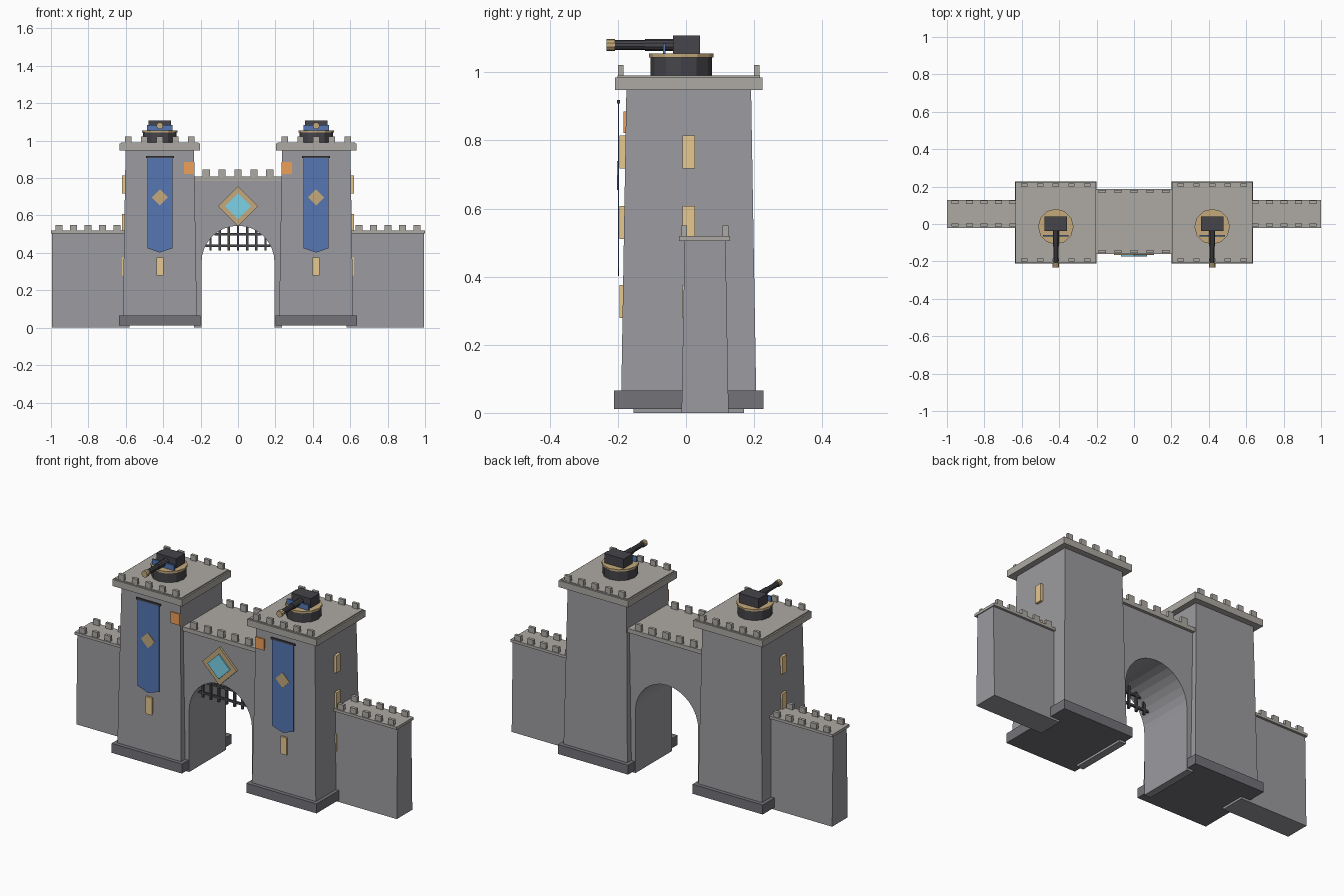
import bpy, bmesh, math
from mathutils import Matrix

if "Cube" in bpy.data.objects:
    bpy.data.objects.remove(bpy.data.objects["Cube"])

YC = 0.008      # depth centre of the building
TX = 0.418      # tower centre


def mat(name, rgb):
    m = bpy.data.materials.new(name)
    m.diffuse_color = (*rgb, 1)
    m.use_nodes = True
    m.node_tree.nodes["Principled BSDF"].inputs["Base Color"].default_value = m.diffuse_color
    return m


STONE = mat("stone", (0.33, 0.33, 0.35))
TRIM = mat("pale_stone", (0.42, 0.40, 0.37))
BASE = mat("dark_stone", (0.17, 0.17, 0.19))
IRON = mat("iron", (0.06, 0.06, 0.07))
GOLD = mat("gold", (0.55, 0.40, 0.20))
BLUE = mat("blue_cloth", (0.09, 0.18, 0.45))
GLOW = mat("window_light", (0.80, 0.58, 0.28))
ORANGE = mat("lantern_orange", (0.85, 0.35, 0.10))
CYAN = mat("cyan_gem", (0.20, 0.65, 0.80))


def finish(name, bm, m):
    bmesh.ops.recalc_face_normals(bm, faces=bm.faces)
    me = bpy.data.meshes.new(name)
    bm.to_mesh(me)
    bm.free()
    me.materials.append(m)
    ob = bpy.data.objects.new(name, me)
    bpy.context.collection.objects.link(ob)
    return ob


def add_box(bm, x0, x1, y0, y1, z0, z1, tx=0, ty=0):
    """Box whose top is pulled in by tx / ty on each side."""
    r = bmesh.ops.create_cube(bm, size=1)
    for v in r["verts"]:
        sx, sy, top = v.co.x > 0, v.co.y > 0, v.co.z > 0
        v.co.x = (x1 - tx * top) if sx else (x0 + tx * top)
        v.co.y = (y1 - ty * top) if sy else (y0 + ty * top)
        v.co.z = z1 if top else z0


def box(name, m, *dims, **taper):
    bm = bmesh.new()
    add_box(bm, *dims, **taper)
    return finish(name, bm, m)


def prism(name, m, pts, y0, y1):
    """Extrude an x-z outline from y0 to y1."""
    bm = bmesh.new()
    f = bm.faces.new([bm.verts.new((x, y0, z)) for x, z in pts])
    r = bmesh.ops.extrude_face_region(bm, geom=[f])
    for v in r["geom"]:
        if isinstance(v, bmesh.types.BMVert):
            v.co.y = y1
    return finish(name, bm, m)


def diamond(name, m, x, z, r, y0, y1):
    pts = [(x - r, z), (x, z - r), (x + r, z), (x, z + r)]
    return prism(name, m, pts, y0, y1)


def cyl(name, m, r, a, b, x, y, z, n=12, along_y=False):
    """Cylinder from a to b, along z or along y."""
    bm = bmesh.new()
    bmesh.ops.create_cone(bm, cap_ends=True, segments=n, radius1=r, radius2=r, depth=b - a)
    if along_y:
        bm.transform(Matrix.Translation((x, (a + b) / 2, z)) @ Matrix.Rotation(math.pi / 2, 4, 'X'))
    else:
        bm.transform(Matrix.Translation((x, y, (a + b) / 2)))
    return finish(name, bm, m)


def merlons(name, xc, step, w, ys, d, z0, z1):
    """Front and back rows of five merlons."""
    bm = bmesh.new()
    for y in ys:
        for i in range(-2, 3):
            x = xc + i * step
            add_box(bm, x - w / 2, x + w / 2, y - d / 2, y + d / 2, z0, z1)
    return finish(name, bm, TRIM)


# gatehouse with arched passage
R, SPRING, N = 0.195, 0.35, 16
outline = [(-0.235, 0), (-R, 0)]
outline += [(-R * math.cos(math.pi * i / N), SPRING + R * math.sin(math.pi * i / N)) for i in range(N + 1)]
outline += [(R, 0), (0.235, 0), (0.235, 0.787), (-0.235, 0.787)]
prism("gatehouse", STONE, outline, -0.154, 0.17)
box("gate_parapet", TRIM, -0.24, 0.24, -0.16, 0.186, 0.785, 0.808)
merlons("gate_merlons", 0, 0.085, 0.038, (-0.146, 0.174), 0.016, 0.808, 0.845)

# gate emblem
diamond("gate_emblem_frame", GOLD, 0, 0.65, 0.107, -0.166, -0.15)
diamond("gate_emblem_gem", CYAN, 0, 0.65, 0.07, -0.173, -0.16)

# raised portcullis
bm = bmesh.new()
for i in range(-3, 4):
    x = i * 0.049
    top = SPRING + math.sqrt(R * R - x * x) + 0.005
    add_box(bm, x - 0.006, x + 0.006, -0.106, -0.094, 0.412, top)
for z in (0.438, 0.50):
    hw = math.sqrt(R * R - (z - SPRING) ** 2)
    add_box(bm, -hw, hw, -0.105, -0.095, z - 0.006, z + 0.006)
finish("portcullis", bm, IRON)

for s, side in ((-1, "left"), (1, "right")):
    c = s * TX

    # tower shaft, plinth and cap
    box(f"{side}_tower", STONE, c - 0.198, c + 0.198, YC - 0.198, YC + 0.198, 0.06, 0.95, tx=0.015, ty=0.015)
    box(f"{side}_plinth", BASE, c - 0.218, c + 0.218, YC - 0.22, YC + 0.22, 0.012, 0.065)
    box(f"{side}_cornice", TRIM, c - 0.216, c + 0.216, YC - 0.217, YC + 0.217, 0.948, 0.985)
    box(f"{side}_roof_deck", TRIM, c - 0.208, c + 0.208, YC - 0.209, YC + 0.209, 0.985, 0.991)
    merlons(f"{side}_tower_merlons", c, 0.084, 0.034, (YC - 0.2, YC + 0.2), 0.016, 0.985, 1.021)

    # glowing slit windows, front and outer side
    for k, z in enumerate((0.278, 0.51, 0.717)):
        box(f"{side}_front_window_{k}", GLOW, c - 0.019, c + 0.019, -0.195, -0.175, z, z + 0.097)
        xs = sorted((s * 0.60, s * 0.619))
        box(f"{side}_side_window_{k}", GLOW, *xs, -0.011, 0.027, z, z + 0.097)

    # lantern on the inner front corner
    box(f"{side}_lantern", ORANGE, *sorted((s * 0.29, s * 0.234)), -0.183, -0.165, 0.822, 0.885)

    # hanging banner
    banner = [(c - 0.067, 0.912), (c - 0.067, 0.425), (c, 0.402), (c + 0.067, 0.425), (c + 0.067, 0.912)]
    prism(f"{side}_banner", BLUE, banner, -0.2, -0.196)
    box(f"{side}_banner_rod", IRON, c - 0.075, c + 0.075, -0.202, -0.194, 0.908, 0.918)
    diamond(f"{side}_banner_emblem", GOLD, c, 0.697, 0.043, -0.203, -0.199)

    # roof cannon
    ty = -0.014
    cyl(f"{side}_turret_base", IRON, 0.09, 0.99, 1.046, c, ty, 0)
    cyl(f"{side}_turret_ring", GOLD, 0.095, 1.044, 1.055, c, ty, 0)
    box(f"{side}_cannon_housing", IRON, c - 0.06, c + 0.06, -0.038, 0.041, 1.054, 1.108)
    box(f"{side}_cannon_shield", BLUE, c - 0.068, c + 0.068, -0.068, -0.06, 1.054, 1.085)
    cyl(f"{side}_cannon_barrel", IRON, 0.014, -0.215, -0.03, c, 0, 1.08, 10, True)
    cyl(f"{side}_cannon_sleeve", IRON, 0.017, -0.12, -0.03, c, 0, 1.08, 10, True)
    cyl(f"{side}_cannon_muzzle", GOLD, 0.018, -0.233, -0.209, c, 0, 1.08, 10, True)

    # outer curtain wall, running into the tower
    box(f"{side}_curtain_wall", STONE, *sorted((s * 0.58, s * 0.995)), -0.013, 0.125, 0, 0.507, ty=0.009)
    box(f"{side}_wall_walk", TRIM, *sorted((s * 0.58, s * 1.0)), -0.021, 0.129, 0.505, 0.52)
    merlons(f"{side}_wall_merlons", s * 0.802, 0.078, 0.037, (-0.005, 0.116), 0.017, 0.52, 0.55)
